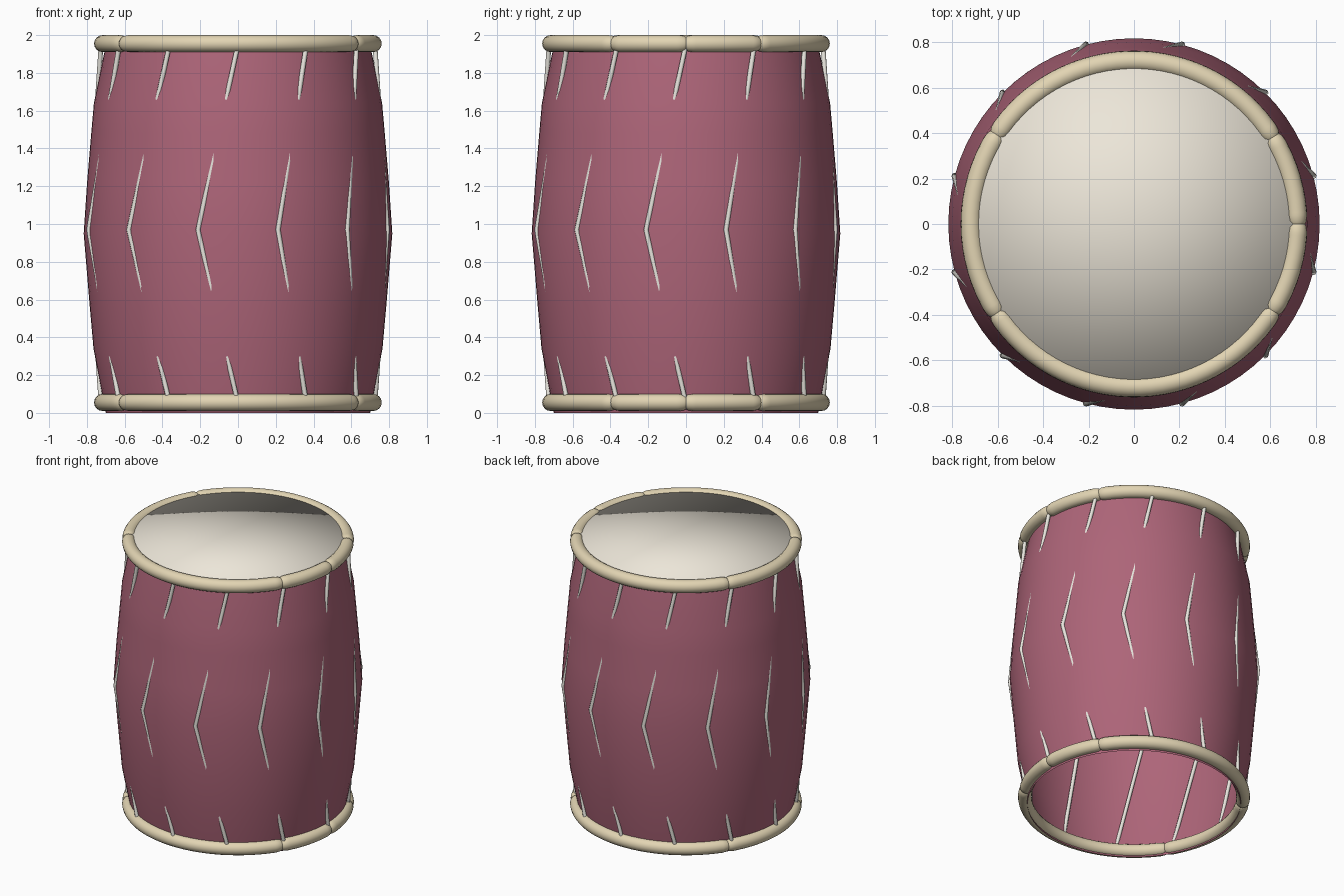
import bpy, bmesh, math
from math import sin, cos, radians, pi

if "Cube" in bpy.data.objects:
    bpy.data.objects.remove(bpy.data.objects["Cube"])


def material(name, rgb):
    m = bpy.data.materials.new(name)
    m.diffuse_color = (*rgb, 1)
    m.use_nodes = True
    m.node_tree.nodes["Principled BSDF"].inputs["Base Color"].default_value = m.diffuse_color
    return m


RED = material("painted_shell", (0.42, 0.13, 0.19))
CREAM = material("hoop_cream", (0.76, 0.66, 0.45))
SKIN = material("skin_white", (0.84, 0.79, 0.69))
CORD = material("cord_white", (0.80, 0.78, 0.72))


def finish(name, bm, mat, angle=None):
    me = bpy.data.meshes.new(name)
    bmesh.ops.recalc_face_normals(bm, faces=bm.faces)
    bm.to_mesh(me)
    bm.free()
    me.materials.append(mat)
    ob = bpy.data.objects.new(name, me)
    bpy.context.collection.objects.link(ob)
    me.shade_smooth()
    if angle:
        bpy.ops.object.select_all(action='DESELECT')
        ob.select_set(True)
        bpy.context.view_layer.objects.active = ob
        bpy.ops.object.shade_smooth_by_angle(angle=radians(angle))
    return ob


def bridge(bm, rings, closed=False):
    """Skin consecutive vertex rings with quads."""
    n = len(rings[0])
    pairs = list(zip(rings, rings[1:]))
    if closed:
        pairs.append((rings[-1], rings[0]))
    for a, b in pairs:
        for i in range(n):
            j = (i + 1) % n
            bm.faces.new((a[i], a[j], b[j], b[i]))


def lathe(bm, profile, seg=72):
    rings = [[bm.verts.new((r * cos(2 * pi * i / seg), r * sin(2 * pi * i / seg), z))
              for i in range(seg)] for r, z in profile]
    bridge(bm, rings)
    return rings


# barrel shell, open at the bottom
bm = bmesh.new()
lathe(bm, [(0.70, 0.0), (0.765, 0.34), (0.788, 0.6), (0.817, 0.95),
           (0.799, 1.22), (0.777, 1.48), (0.763, 1.64), (0.695, 1.97)])
body = finish("drum_shell", bm, RED, 40)
# keep the outer side as the front
if body.data.polygons[0].normal.dot(body.data.polygons[0].center) < 0:
    body.data.flip_normals()

# drumhead: flat skin with a short skirt, shaded smoothly over its rim
bm = bmesh.new()
rings = lathe(bm, [(0.705, 1.94), (0.705, 1.985)])
centre = bm.verts.new((0, 0, 1.985))
top = rings[1]
for i in range(len(top)):
    bm.faces.new((top[i], top[(i + 1) % len(top)], centre))
head = finish("drum_head", bm, SKIN)
if head.data.polygons[-1].normal.z < 0:
    head.data.flip_normals()

# hoops: round rings pinched where their pieces meet
JOINTS = (0, 32, 147, 213, 328)


def hoop(name, z):
    bm = bmesh.new()
    angles = set(range(0, 360, 4))
    for j in JOINTS:
        angles |= {(j + d) % 360 for d in (-3, -1, 0, 1, 3)}
    rings = []
    for a in sorted(angles):
        gap = min(abs((a - j + 180) % 360 - 180) for j in JOINTS)
        r = 0.045 * (0.78 if gap == 0 else 0.93 if gap == 1 else 1)
        t = radians(a)
        ring = []
        for k in range(16):
            p = 2 * pi * k / 16
            d = 0.717 + r * cos(p)
            ring.append(bm.verts.new((d * cos(t), d * sin(t), z + r * sin(p))))
        rings.append(ring)
    bridge(bm, rings, closed=True)
    finish(name, bm, CREAM, 50)


hoop("top_hoop", 1.955)
hoop("bottom_hoop", 0.055)

# tension cords: one bent cord every 30 degrees, dipping into the shell
def polar(r, deg, z):
    return (r * cos(radians(deg)), r * sin(radians(deg)), z, 1)


for i in range(12):
    cu = bpy.data.curves.new(f"cord_{i + 1}", 'CURVE')
    cu.dimensions = '3D'
    cu.bevel_depth = 0.013
    cu.bevel_resolution = 2
    cu.use_fill_caps = True
    sp = cu.splines.new('POLY')
    sp.points.add(2)
    a = 30 * i
    for p, co in zip(sp.points, (polar(0.725, a, 1.95),
                                 polar(0.818, a - 15, 0.97),
                                 polar(0.725, a, 0.05))):
        p.co = co
    cu.materials.append(CORD)
    bpy.context.collection.objects.link(bpy.data.objects.new(f"cord_{i + 1}", cu))
